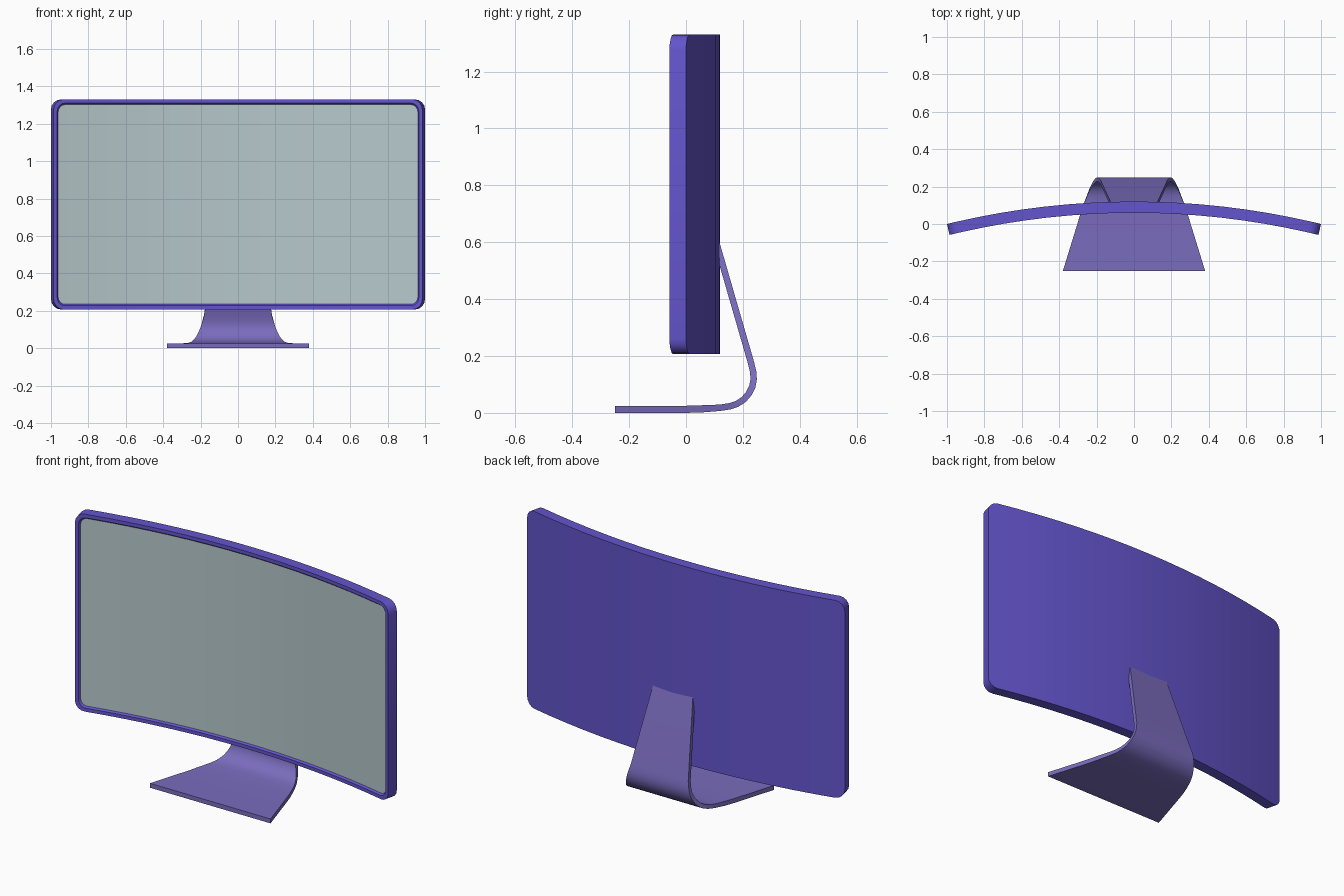
import bpy, math
from mathutils import Vector

if "Cube" in bpy.data.objects:
    bpy.data.objects.remove(bpy.data.objects["Cube"])

R = 4.23                        # radius of the curved back
HALF_W = R * math.asin(1 / R)   # half width along the curve
Z0, Z1 = 0.207, 1.33
THICK = 0.06


def material(name, rgb):
    m = bpy.data.materials.new(name)
    m.diffuse_color = (*rgb, 1)
    m.use_nodes = True
    m.node_tree.nodes["Principled BSDF"].inputs["Base Color"].default_value = m.diffuse_color
    return m


def add_object(name, verts, faces, mat):
    me = bpy.data.meshes.new(name)
    me.from_pydata(verts, [], faces)
    me.materials.append(mat)
    ob = bpy.data.objects.new(name, me)
    bpy.context.collection.objects.link(ob)
    bpy.context.view_layer.objects.active = ob
    ob.select_set(True)
    bpy.ops.object.shade_smooth_by_angle(angle=math.radians(30))
    ob.select_set(False)
    return ob


def ring(inset, depth, segs=16, corner=4):
    """Rounded rectangle wrapped on the arc: top left-to-right, bottom back."""
    w, h = HALF_W - inset, (Z1 - Z0) / 2 - inset
    r = 0.055 - inset * 0.6
    left = []
    for k in range(corner + 1):
        a = math.pi / 2 * k / corner
        left.append((-(w - r) - r * math.cos(a), h - r + r * math.sin(a)))
    mid = [((w - r) * (2 * k / segs - 1), h) for k in range(1, segs)]
    cols = left + mid + [(-u, z) for u, z in reversed(left)]
    zc, rad = (Z0 + Z1) / 2, R - depth

    def bend(u, z):
        return (rad * math.sin(u / R), 0.12 - R + rad * math.cos(u / R), zc + z)
    return [bend(u, z) for u, z in cols] + [bend(u, -z) for u, z in reversed(cols)]


def cap(n, start=0, front=True):
    """Vertical strips filling one ring."""
    out = []
    for i in range(n // 2 - 1):
        f = [start + j for j in (i, n - 1 - i, n - 2 - i, i + 1)]
        out.append(f if front else f[::-1])
    return out


purple = material("casing_purple", (0.127, 0.09, 0.61))
lilac = material("stand_lilac", (0.195, 0.15, 0.51))
glass = material("screen_grey", (0.47, 0.58, 0.60))

# Curved casing with a narrow bezel and a shallow recess
rings = [ring(0, 0), ring(0, THICK), ring(0.02, THICK), ring(0.028, 0.05)]
n = len(rings[0])
faces = cap(n, 0, front=False)
for k in range(len(rings) - 1):
    a, b = k * n, (k + 1) * n
    for i in range(n):
        j = (i + 1) % n
        faces.append((b + i, b + j, a + j, a + i))
add_object("casing", [v for r in rings for v in r], faces, purple)

# Screen filling the recess
add_object("screen", rings[-1], cap(n), glass)

# Bent sheet stand: (y, z, half width) along the centre line
path = [(-0.25, 0.0125, 0.38), (0.0, 0.0125, 0.303), (0.06, 0.0145, 0.285),
        (0.12, 0.018, 0.264), (0.155, 0.0235, 0.25), (0.18, 0.032, 0.24),
        (0.203, 0.047, 0.228), (0.221, 0.068, 0.217), (0.233, 0.092, 0.207),
        (0.238, 0.118, 0.198), (0.236, 0.145, 0.19), (0.228, 0.178, 0.181),
        (0.119, 0.555, 0.131), (0.104, 0.607, 0.124)]
verts, faces = [], []
for i, (y, z, w) in enumerate(path):
    p, q = path[max(i - 1, 0)], path[min(i + 1, len(path) - 1)]
    t = Vector((q[0] - p[0], q[1] - p[1])).normalized()
    half = 0.0125 if i < 3 else 0.0112
    oy, oz = -t.y * half, t.x * half
    if i < 2:
        oy, oz = 0, half
    verts += [(-w, y + oy, z + oz), (w, y + oy, z + oz),
              (w, y - oy, z - oz), (-w, y - oy, z - oz)]
for i in range(len(path) - 1):
    a, b = 4 * i, 4 * i + 4
    for k in range(4):
        m = (k + 1) % 4
        faces.append((a + k, a + m, b + m, b + k))
last = len(verts) - 4
faces += [(3, 2, 1, 0), (last, last + 1, last + 2, last + 3)]
add_object("stand", verts, faces, lilac)
